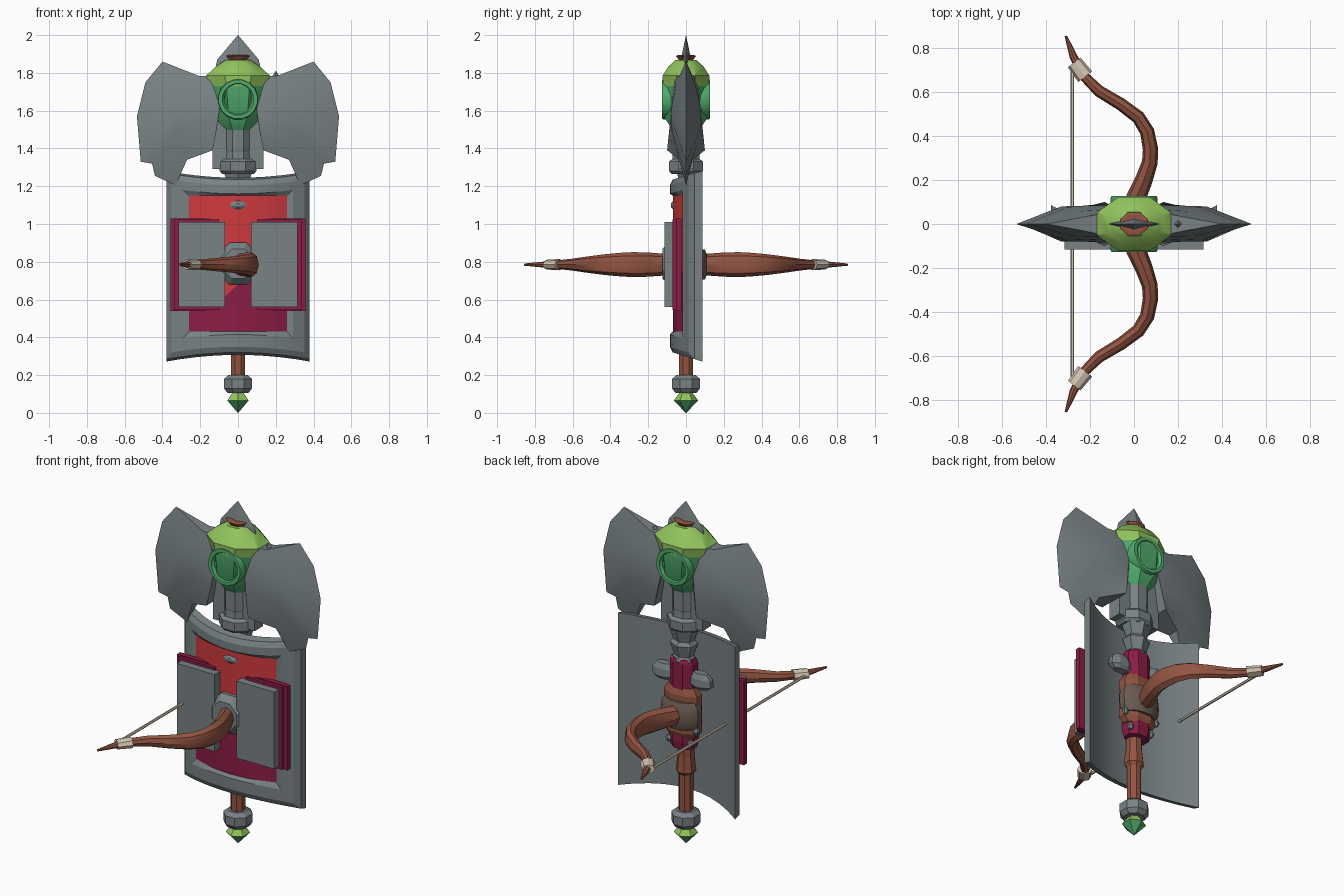
import bpy, bmesh, math
from mathutils import Vector

if "Cube" in bpy.data.objects:
    bpy.data.objects.remove(bpy.data.objects["Cube"])

def mat(name, rgb):
    m = bpy.data.materials.new(name)
    m.diffuse_color = (*rgb, 1)
    m.use_nodes = True
    m.node_tree.nodes["Principled BSDF"].inputs["Base Color"].default_value = m.diffuse_color
    return m

GRAY = mat("steel gray", (.19, .224, .235))
RED = mat("red", (.62, .042, .048))
CRIM = mat("crimson", (.26, .012, .06))
BROWN = mat("brown wood", (.29, .09, .055))
LIME = mat("light green", (.29, .55, .11))
GREEN = mat("green", (.08, .40, .15))
TAN = mat("tan cord", (.67, .56, .45))
TAUPE = mat("dark leather", (.15, .107, .084))

def make(name, verts, faces, mats, rule=None, smooth=None):
    bm = bmesh.new()
    vs = [bm.verts.new(v) for v in verts]
    for f in faces:
        bm.faces.new([vs[i] for i in f])
    bmesh.ops.remove_doubles(bm, verts=bm.verts, dist=1e-5)
    bmesh.ops.recalc_face_normals(bm, faces=bm.faces)
    if rule:
        for f in bm.faces:
            f.material_index = rule(f.calc_center_median())
    me = bpy.data.meshes.new(name)
    bm.to_mesh(me)
    bm.free()
    for m in (mats if isinstance(mats, list) else [mats]):
        me.materials.append(m)
    ob = bpy.data.objects.new(name, me)
    bpy.context.collection.objects.link(ob)
    if smooth:
        bpy.ops.object.select_all(action='DESELECT')
        ob.select_set(True)
        bpy.context.view_layer.objects.active = ob
        bpy.ops.object.shade_smooth_by_angle(angle=math.radians(smooth))
    return ob

def loft(name, rings, mats, **kw):
    n = len(rings[0])
    faces = [(k*n+i, k*n+(i+1) % n, (k+1)*n+(i+1) % n, (k+1)*n+i)
             for k in range(len(rings)-1) for i in range(n)]
    faces += [tuple(range(n)), tuple(range((len(rings)-1)*n, len(rings)*n))]
    return make(name, [v for r in rings for v in r], faces, mats, **kw)

def lathe(name, prof, mats, n=8, sx=1, sy=1, c=(0, 0), rot=.5, **kw):
    rings = [[(c[0]+r*sx*math.cos((i+rot)*math.tau/n),
               c[1]+r*sy*math.sin((i+rot)*math.tau/n), z) for i in range(n)] for r, z in prof]
    return loft(name, rings, mats, **kw)

def box(name, x0, x1, y0, y1, z0, z1, m):
    return loft(name, [[(x0, y0, z), (x1, y0, z), (x1, y1, z), (x0, y1, z)] for z in (z0, z1)], m)

def sweep(name, path, m, n=8, smooth=None):
    """path of (x, y, half width, half height) at bow level"""
    rings = []
    for k, (x, y, w, h) in enumerate(path):
        a, b = path[max(k-1, 0)], path[min(k+1, len(path)-1)]
        t = Vector((b[0]-a[0], b[1]-a[1])).normalized()
        rings.append([(x-t.y*w*math.cos(q), y+t.x*w*math.cos(q), .785+h*math.sin(q))
                      for q in (i*math.tau/n for i in range(n))])
    return loft(name, rings, m, smooth=smooth)

# axe blades: lens sections that thin out to the cutting edge
edge = [(.40, 1.86), (.49, 1.75), (.535, 1.57), (.515, 1.33), (.455, 1.32), (.44, 1.255), (.33, 1.205)]
for s, side in ((1, "right"), (-1, "left")):
    cols = [[], [], []]
    for i, (ex, ez) in enumerate(edge):
        v = i/6
        b = math.sin(math.pi*v)
        cols[0].append((s*(.09+.045*v*v), .06+.04*v, 1.78-.39*v))
        cols[1].append((s*(.21+.06*v+.09*b), .035+.045*b, 1.785-.445*v))
        cols[2].append((s*ex, 0, ez))
    rings = [[(x, -t, z) for x, t, z in c] + [(x, t, z) for x, t, z in reversed(c)] for c in cols]
    n = 14
    faces = [(k*n+i, k*n+(i+1) % n, (k+1)*n+(i+1) % n, (k+1)*n+i) for k in (0, 1) for i in range(n)]
    faces = [f for f in faces if not (f[0] >= n and f[0] % n in (6, 13))]
    faces += [(14, 27, 28), (20, 21, 34), tuple(range(14))]
    make(side + "_axe_blade", [v for r in rings for v in r], faces, GRAY, smooth=30)

# axe spike, collar, neck, shaft and pommel
lathe("top_spike", [(.12, 1.65), (.125, 1.8), (.11, 1.87), (0.001, 2.0)], GRAY, n=4, sy=.25, rot=0)
lathe("side_spike", [(.025, 1.74), (.02, 1.78), (.001, 1.81)], GRAY, n=4, c=(.2, 0), rot=0)
box("blade_bridge", -.135, .135, -.04, .04, 1.29, 1.6, GRAY)
lathe("axe_neck", [(.08, 1.32), (.075, 1.385), (.077, 1.39), (.077, 1.53)], GRAY)
lathe("neck_ring", [(.09, 1.265), (.105, 1.28), (.105, 1.33), (.085, 1.345)], GRAY, sy=.92)
lathe("neck_taper", [(.04, 1.02), (.075, 1.09), (.055, 1.11), (.08, 1.18), (.06, 1.2), (.085, 1.27)],
      GRAY, n=6, sy=.8, c=(0, .02))
lathe("shaft", [(.04, .18), (.04, .41), (.055, .43), (.045, .52), (.045, 1.1)], BROWN)
lathe("pommel", [(.06, .105), (.08, .13), (.08, .18), (.055, .2)], GRAY)
lathe("pommel_gem", [(.001, 0), (.065, .065), (.03, .112)], [GREEN, LIME], n=6,
      rule=lambda c: int(c.z > .07 and abs(c.x) > .02))

# round flask in the axe head, nearly flat on front and back
body = [(.075, .075, 1.495), (.13, .128, 1.57), (.16, .132, 1.73), (.183, .134, 1.785),
        (.125, .1, 1.835), (.07, .06, 1.868)]
loft("flask", [[(a*math.cos((i+.5)*math.tau/8), b*math.sin((i+.5)*math.tau/8), z) for i in range(8)]
               for a, b, z in body], [GREEN, LIME], rule=lambda c: int(c.z > 1.74), smooth=32)
lathe("cork", [(.04, 1.85), (.045, 1.865), (.068, 1.89), (.055, 1.894)], BROWN, sy=.85)
for s, side in ((-1, "front"), (1, "back")):
    rings = [[(r*math.cos((i+.5)*math.tau/n), s*y, 1.66+r*math.sin((i+.5)*math.tau/n)) for i in range(n)]
             for n in (16,) for r, y in ((.108, .07), (.108, .12), (.104, .127), (.085, .127), (.074, .112))]
    loft(side + "_flask_window", rings, GREEN, smooth=30)

# curved shield: rim rings around a two-colour panel, closed back
N = 10
def ring(w, zt, zb, off, k):
    xs = [w*(2*i/N-1) for i in range(N+1)]
    def p(x, z, d):
        return (x, -.07+.8*x*x+off, z-d*k*(1-(x/w)**2))
    return [p(x, zt, 1) for x in xs] + [p(x, zb, -1) for x in reversed(xs)]
rings = [ring(.378, 1.28, .272, .042, .035), ring(.378, 1.27, .285, 0, .035),
         ring(.352, 1.235, .32, -.015, .03), ring(.29, 1.18, .395, -.015, .02),
         ring(.26, 1.15, .43, 0, 0)]
M = 2*N+2
verts = [v for r in rings for v in r]
faces = [(k*M+i, k*M+(i+1) % M, (k+1)*M+(i+1) % M, (k+1)*M+i) for k in range(4) for i in range(M)]
faces += [(i, i+1, M-2-i, M-1-i) for i in range(N)]
make("shield_rim", verts, faces, GRAY, smooth=18)
top, bot = rings[4][:N+1], rings[4][N+1:][::-1]
mid = [(x, y, min(.75, max(.58, .68+.9*x))) for x, y, z in top]
faces = [(r*(N+1)+i, r*(N+1)+i+1, (r+1)*(N+1)+i+1, (r+1)*(N+1)+i) for r in (0, 1) for i in range(N)]
panel = make("shield_panel", top+mid+bot, faces, [RED, CRIM])
for i, p in enumerate(panel.data.polygons):
    p.material_index = int(i >= N)

# shield boss and small stud
for name, z, rad in (("shield_boss", .79, ((.12, -.03), (.12, -.09), (.085, -.125))),
                     ("shield_stud", 1.1, ((.045, -.04), (.045, -.07), (.02, -.08)))):
    f = 1 if rad[0][0] > .1 else .5
    loft(name, [[(r*math.cos((i+.5)*math.tau/8), y, z+f*r*math.sin((i+.5)*math.tau/8))
                 for i in range(8)] for r, y in rad], GRAY)

# open book: page blocks and covers on both sides
for s, side in ((1, "right"), (-1, "left")):
    def slab(name, x0, x1, *a):
        box(side + name, min(s*x0, s*x1), max(s*x0, s*x1), *a)
    slab("_pages", .07, .315, -.115, -.065, .56, 1.01, GRAY)
    slab("_inner_cover", .1, .335, -.072, -.05, .545, 1.025, CRIM)
    slab("_outer_cover", .1, .357, -.053, -.025, .54, 1.03, CRIM)

# grip assembly on the back of the shield
lathe("grip_wrap", [(.075, .58), (.085, .62), (.08, 1.08), (.07, 1.1)], CRIM, sy=.75, c=(0, .02))
lathe("grip_block", [(.09, .65), (.115, .68), (.115, .9), (.09, .94)], BROWN, sy=.55, c=(0, .028))
lathe("bow_grip_band", [(.1, .705), (.12, .735), (.125, .785), (.12, .835), (.1, .865)], TAUPE,
      sy=.6, c=(0, .042), n=12, smooth=30)
for s, side in ((1, "right"), (-1, "left")):
    lathe(side + "_guard_lobe", [(.05, .95), (.075, .97), (.07, 1.01), (.045, 1.04)], GRAY,
          sy=.5, c=(s*.12, .03))
    for k, z in enumerate((.62, .7)):
        lathe(f"{side}_rivet_{k+1}", [(.01, z-.02), (.02, z), (.01, z+.02)], GRAY, n=6, c=(s*(.07+.035*k), .055))

# bow limbs, cord wraps and string
limb = [(0, .06, .05, .055), (.01, .12, .045, .058), (.045, .2, .04, .064), (.072, .28, .036, .066),
        (.075, .34, .035, .063), (.06, .42, .033, .056), (.02, .485, .031, .048), (-.06, .545, .029, .04),
        (-.16, .605, .027, .031), (-.225, .67, .023, .024), (-.275, .76, .018, .015), (-.31, .855, .006, .006)]
for s, side in ((1, "back"), (-1, "front")):
    sweep(side + "_bow_limb", [(x, s*y, w, h) for x, y, w, h in limb], BROWN, smooth=30)
    sweep(side + "_cord_wrap", [(-.222, s*.67, .04, .03), (-.272, s*.735, .036, .026)], TAN)
sweep("bow_string", [(-.28, -.72, .008, .008), (-.28, .72, .008, .008)], TAN, n=6)
